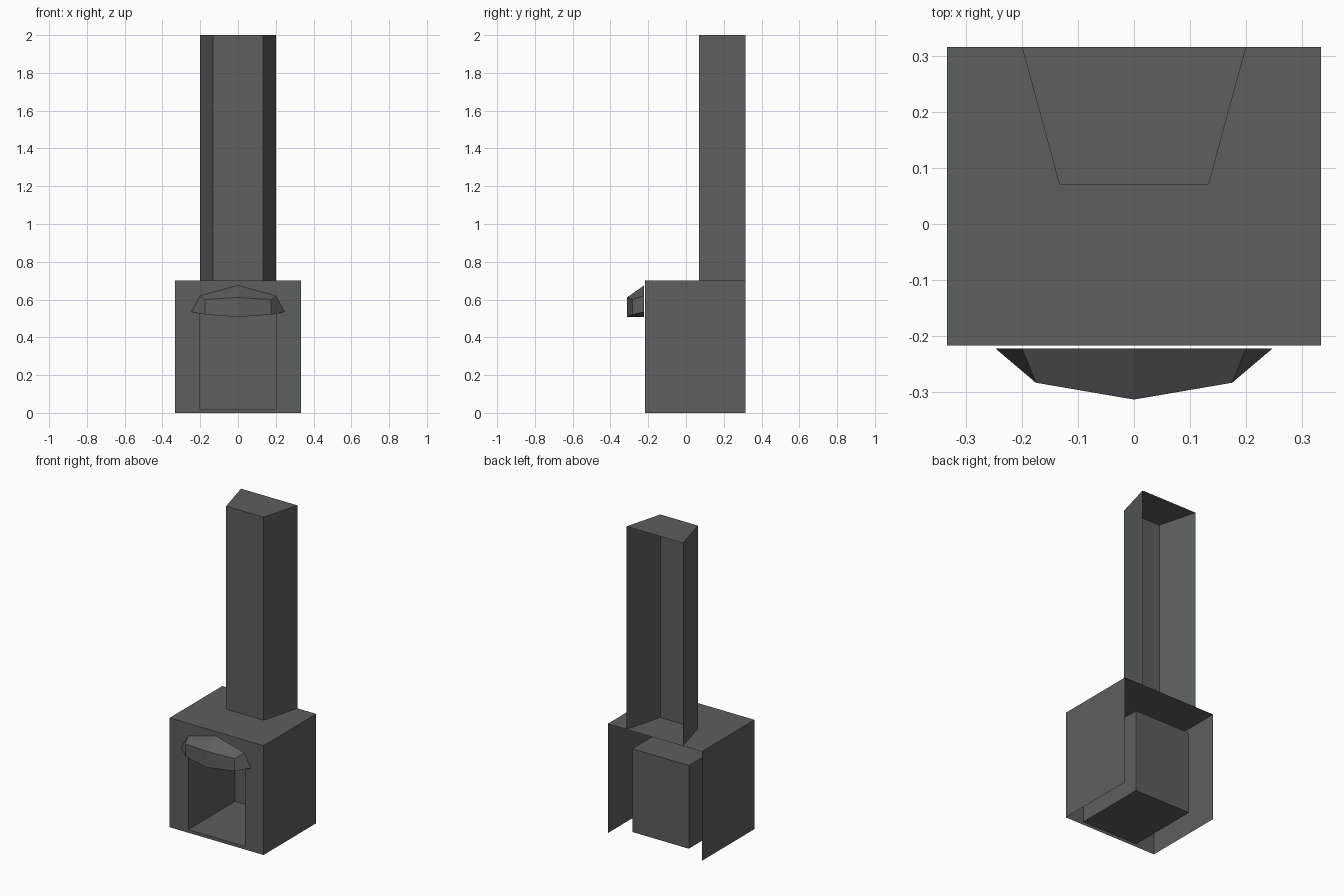
import bpy
import bmesh

if "Cube" in bpy.data.objects:
    bpy.data.objects.remove(bpy.data.objects["Cube"])

mat = bpy.data.materials.new("charcoal grey")
mat.diffuse_color = (0.105, 0.115, 0.12, 1)
mat.use_nodes = True
mat.node_tree.nodes["Principled BSDF"].inputs["Base Color"].default_value = mat.diffuse_color


def make(name, rings, caps=(), closed=True):
    """Skin a row of equal-length point rings; cap the listed ring indices."""
    bm = bmesh.new()
    vr = [[bm.verts.new(p) for p in r] for r in rings]
    n = len(rings[0])
    for a, b in zip(vr, vr[1:]):
        for i in range(n if closed else n - 1):
            j = (i + 1) % n
            bm.faces.new((a[i], a[j], b[j], b[i]))
    for c in caps:
        bm.faces.new(vr[c])
    me = bpy.data.meshes.new(name)
    bm.to_mesh(me)
    bm.free()
    me.materials.append(mat)
    ob = bpy.data.objects.new(name, me)
    bpy.context.collection.objects.link(ob)
    return ob


def rect(w, z0, z1, y):
    return [(-w, y, z0), (w, y, z0), (w, y, z1), (-w, y, z1)]


FRONT, BACK, TOP = -0.217, 0.316, 0.70

# Firebox: outer shell, front frame and recess in one skin, back left open
body = make("firebox", [rect(0.333, 0, TOP, BACK), rect(0.333, 0, TOP, FRONT),
                        rect(0.2, 0.02, 0.553, FRONT), rect(0.2, 0.02, 0.553, 0.257)],
            caps=(3,))
# the underside of the shell is open
bm = bmesh.new()
bm.from_mesh(body.data)
under = [f for f in bm.faces if all(v.co.z < 0.001 for v in f.verts)]
bmesh.ops.delete(bm, geom=under, context='FACES')
bm.to_mesh(body.data)
bm.free()

# Chimney: tapered profile, open towards the wall and at the bottom
plan = [(-0.2, BACK), (-0.133, 0.07), (0.133, 0.07), (0.2, BACK)]
make("chimney", [[(x, y, z) for x, y in plan] for z in (TOP, 2.0)],
     caps=(1,), closed=False)

# Hood over the opening: faceted rings from the wall to the front edge
HB = -0.222
wall = [(0, HB, 0.675), (-0.2, HB, 0.62), (-0.247, HB, 0.535),
        (0, HB, 0.508), (0.247, HB, 0.535), (0.2, HB, 0.62)]
lip = [(0, -0.313, 0.611), (-0.175, -0.283, 0.6), (-0.175, -0.283, 0.52),
       (0, -0.313, 0.508), (0.175, -0.283, 0.52), (0.175, -0.283, 0.6)]
hood = make("hood", [wall, lip])
bm = bmesh.new()
bm.from_mesh(hood.data)
bm.verts.ensure_lookup_table()
v = bm.verts
bm.faces.new((v[6], v[7], v[8], v[9]))
bm.faces.new((v[6], v[9], v[10], v[11]))
bmesh.ops.recalc_face_normals(bm, faces=bm.faces[:])
bm.to_mesh(hood.data)
bm.free()
